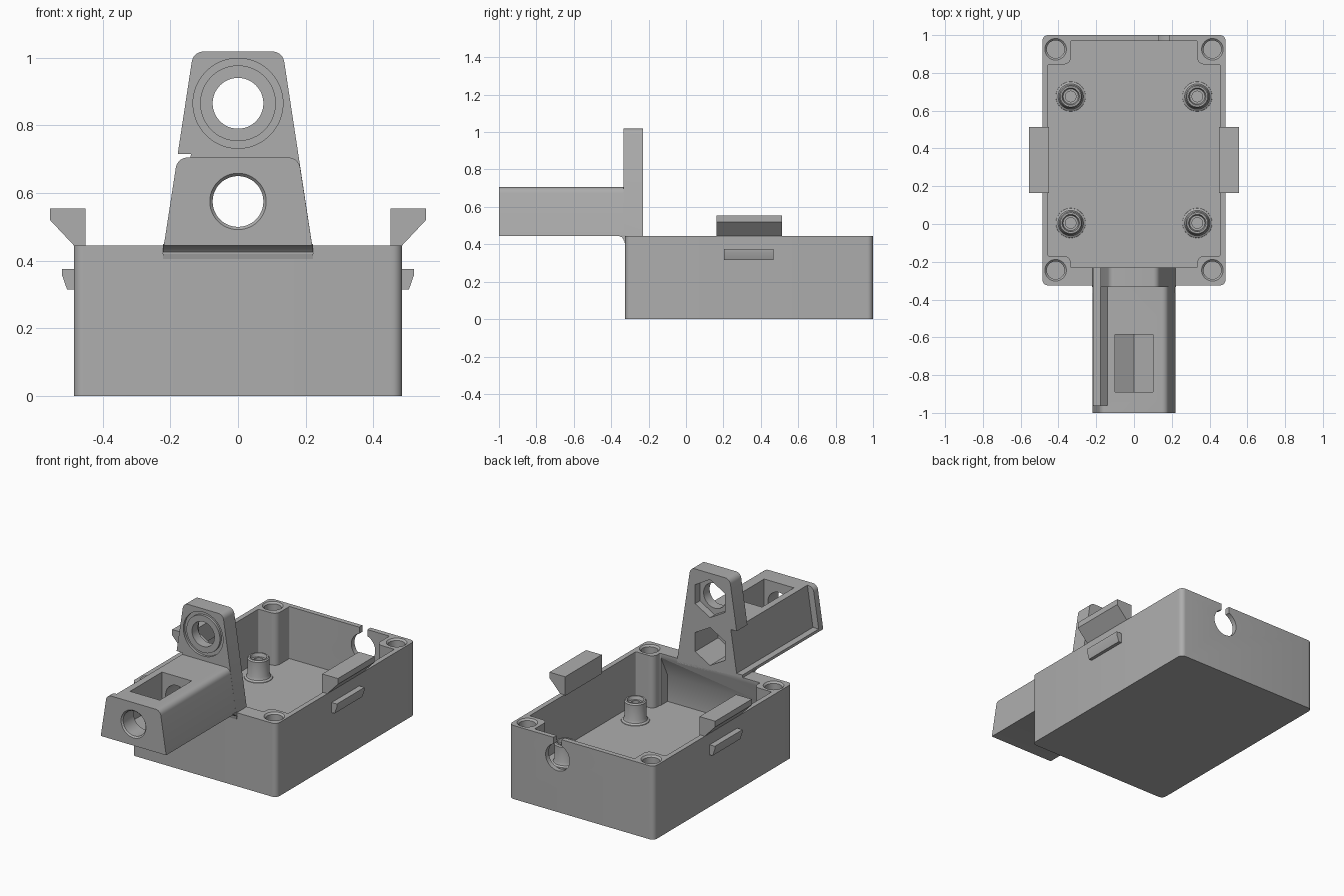
import bpy, bmesh, math
from mathutils import Vector, Matrix

if "Cube" in bpy.data.objects:
    bpy.data.objects.remove(bpy.data.objects["Cube"], do_unlink=True)

grey = bpy.data.materials.new("plain grey")
grey.use_nodes = True
grey.diffuse_color = (0.42, 0.42, 0.42, 1)
grey.node_tree.nodes["Principled BSDF"].inputs["Base Color"].default_value = (0.42, 0.42, 0.42, 1)


def finish(name, bm):
    bmesh.ops.recalc_face_normals(bm, faces=bm.faces)
    mesh = bpy.data.meshes.new(name)
    bm.to_mesh(mesh)
    bm.free()
    mesh.materials.append(grey)
    obj = bpy.data.objects.new(name, mesh)
    bpy.context.collection.objects.link(obj)
    return obj


def prism(name, pts, axis, a, b):
    """Extrude a 2D outline along an axis; the outline uses the other two axes in order."""
    place = {"x": lambda p, t: (t, p[0], p[1]),
             "y": lambda p, t: (p[0], t, p[1]),
             "z": lambda p, t: (p[0], p[1], t)}[axis]
    bm = bmesh.new()
    low = [bm.verts.new(place(p, a)) for p in pts]
    high = [bm.verts.new(place(p, b)) for p in pts]
    bm.faces.new(low)
    bm.faces.new(high)
    for i in range(len(pts)):
        j = (i + 1) % len(pts)
        bm.faces.new((low[i], low[j], high[j], high[i]))
    return finish(name, bm)


def rect(x0, x1, y0, y1):
    return [(x0, y0), (x1, y0), (x1, y1), (x0, y1)]


def ngon(cx, cy, r, n=48, turn=0.0):
    return [(cx + r * math.cos(turn + math.tau * i / n),
             cy + r * math.sin(turn + math.tau * i / n)) for i in range(n)]


def rounded(corners, steps=6):
    """Outline from (x, y, radius) corners, with each corner rounded."""
    out = []
    for i, (x, y, r) in enumerate(corners):
        p = Vector((x, y))
        if not r:
            out.append((x, y))
            continue
        u = (Vector(corners[i - 1][:2]) - p).normalized()
        v = (Vector(corners[(i + 1) % len(corners)][:2]) - p).normalized()
        half = u.angle(v) / 2
        centre = p + (u + v).normalized() * (r / math.sin(half))
        start = p + u * (r / math.tan(half)) - centre
        end = p + v * (r / math.tan(half)) - centre
        sweep = start.angle_signed(end)
        for k in range(steps + 1):
            d = start.copy()
            d.rotate(Matrix.Rotation(-sweep * k / steps, 2))
            out.append(tuple(centre + d))
    return out


def mirrored(half):
    return half + [(-c[0],) + tuple(c[1:]) for c in reversed(half)]


def frustum(name, r1, r2, start, end):
    start, end = Vector(start), Vector(end)
    turn = (end - start).to_track_quat("Z", "Y").to_matrix().to_4x4()
    bm = bmesh.new()
    bmesh.ops.create_cone(bm, cap_ends=True, segments=48, radius1=r1, radius2=r2,
                          depth=(end - start).length,
                          matrix=Matrix.Translation((start + end) / 2) @ turn)
    return finish(name, bm)


def lathe(name, profile, centre, axis="z", n=48):
    """Revolve a closed (radius, height) profile into a ring."""
    bm = bmesh.new()
    rings = []
    for i in range(n):
        c, s = math.cos(math.tau * i / n), math.sin(math.tau * i / n)
        rings.append([bm.verts.new(Vector(centre) + Vector(
            (r * c, r * s, h) if axis == "z" else (r * c, h, r * s))) for r, h in profile])
    for i in range(n):
        a, b = rings[i], rings[(i + 1) % n]
        for k in range(len(profile)):
            m = (k + 1) % len(profile)
            bm.faces.new((a[k], a[m], b[m], b[k]))
    return finish(name, bm)


def combine(target, tools, operation="DIFFERENCE"):
    bpy.context.view_layer.objects.active = target
    for tool in tools:
        tool.hide_render = True
        mod = target.modifiers.new("combine", "BOOLEAN")
        mod.operation, mod.solver, mod.object = operation, "EXACT", tool
        bpy.ops.object.modifier_apply(modifier=mod.name)
        bpy.data.objects.remove(tool, do_unlink=True)


TOP, FLOOR, LIP = 0.445, 0.13, -0.23

# Open box with corner columns left standing in the cavity
box = prism("box", rounded([(-0.485, -0.325, 0.03), (0.485, -0.325, 0.03),
                            (0.485, 1, 0.03), (-0.485, 1, 0.03)]), "z", 0, TOP)
plan = mirrored([(0.335, 0.97, 0.006), (0.335, 0.845, 0.035), (0.455, 0.845, 0.006),
                 (0.455, -0.17, 0.006), (0.335, -0.17, 0.035), (0.335, LIP, 0.006)])
cuts = [prism("cavity", rounded(plan), "z", FLOOR, 0.6),
        # Sloped undercut behind the thick front lip
        prism("undercut", [(LIP, 0.42), (-0.295, 0.29), (-0.295, FLOOR), (-0.19, FLOOR), (-0.19, 0.42)],
              "x", -0.33, 0.33),
        # Cable hole and slot in the back wall
        prism("cable_hole", ngon(0.16, 0.33, 0.08), "y", 0.94, 1.1),
        prism("cable_slot", rect(0.133, 0.187, 0.35, 0.6), "y", 0.94, 1.1)]
for x in (-0.415, 0.415):
    for y in (-0.245, 0.925):
        cuts += [frustum("corner_pocket", 0.047, 0.047, (x, y, 0.36), (x, y, 0.5)),
                 frustum("pocket_chamfer", 0.045, 0.065, (x, y, 0.433), (x, y, 0.453))]
combine(box, cuts)
parts = [box]

# Standoffs on the floor
post = [(0.028, 0.125), (0.08, 0.125), (0.078, 0.133), (0.067, 0.14), (0.061, 0.155), (0.061, 0.247),
        (0.055, 0.255), (0.046, 0.255), (0.04, 0.235), (0.028, 0.235)]
for x in (-0.335, 0.335):
    for y in (0.005, 0.675):
        parts.append(lathe("standoff", post, (x, y, 0)))

# Snap clips and side ridges, one pair per side
for side, label in ((1, "left"), (-1, "right")):
    clip = [(0.45, 0.44), (0.48, 0.44), (0.555, 0.52), (0.555, 0.555), (0.45, 0.555)]
    ridge = [(0.475, 0.315), (0.505, 0.315), (0.52, 0.358), (0.52, 0.376), (0.475, 0.376)]
    parts.append(prism(label + "_clip", [(side * x, z) for x, z in clip], "y", 0.163, 0.513))
    parts.append(prism(label + "_ridge", [(side * x, z) for x, z in ridge], "y", 0.203, 0.467))

# Bracket: upright plate, forward arm and the fillet under it
bracket = prism("bracket", rounded(mirrored([(0.223, 0.42, 0), (0.132, 1.018, 0.035)])), "y", -0.333, LIP)
arm = prism("arm", rounded(mirrored([(0.219, TOP, 0), (0.179, 0.705, 0.035)])), "y", -1, -0.28)
fillet = prism("fillet", [(-0.32, 0.405), (-0.327, 0.405), (-0.332, 0.425), (-0.343, 0.438),
                          (-0.365, 0.446), (-0.365, 0.45), (-0.32, 0.45)], "x", -0.221, 0.221)
combine(bracket, [arm, fillet], "UNION")

LOW, HIGH, BORE = 0.575, 0.865, 0.075
up = math.pi / 2
combine(bracket, [
    # Recessed side panel
    prism("side_recess", [(-0.4, 0.46), (-0.178, 0.46), (-0.139, 0.715), (-0.4, 0.715)], "y", -0.96, -0.1),
    # Round bores with hexagonal pockets
    prism("low_bore", ngon(0, LOW, BORE), "y", -1.1, -0.1),
    prism("high_bore", ngon(0, HIGH, BORE), "y", -0.5, -0.1),
    prism("low_hex", ngon(0, LOW, 0.115, 6, up), "y", -0.45, -0.1),
    prism("high_hex", ngon(0, HIGH, 0.115, 6, up), "y", -0.275, -0.1),
    prism("nut_hex", ngon(0, LOW, 0.115, 6, up), "y", -0.89, -0.585),
    prism("nut_window", rect(-0.0996, 0.0996, LOW, 0.8), "y", -0.89, -0.585),
    frustum("low_chamfer", 0.088, 0.074, (0, -1.005, LOW), (0, -0.99, LOW)),
    # Ring groove around the upper bore
    lathe("ring_groove", [(0.112, -0.4), (0.133, -0.4), (0.133, -0.318), (0.112, -0.318)],
          (0, 0, HIGH), "y"),
])
parts.append(bracket)

# Smooth the curved surfaces while keeping edges sharp
bpy.ops.object.select_all(action="DESELECT")
for obj in parts:
    obj.select_set(True)
bpy.context.view_layer.objects.active = box
bpy.ops.object.shade_smooth_by_angle(angle=math.radians(30))
